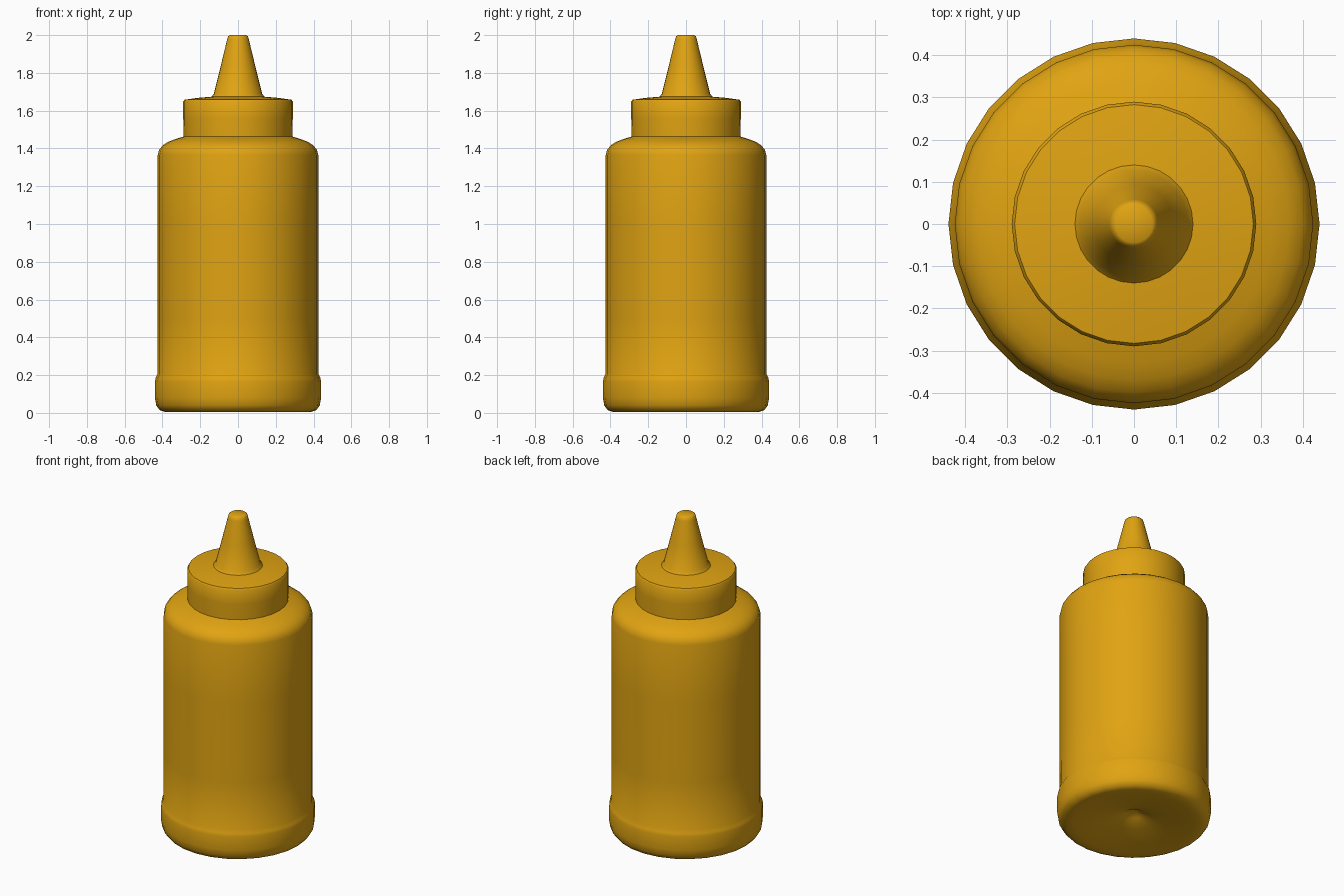
import bpy, bmesh, math

if "Cube" in bpy.data.objects:
    bpy.data.objects.remove(bpy.data.objects["Cube"])

SIDES = 28

mustard = bpy.data.materials.new("mustard yellow")
mustard.diffuse_color = (0.75, 0.37, 0.006, 1.0)
mustard.use_nodes = True
mustard.node_tree.nodes["Principled BSDF"].inputs["Base Color"].default_value = mustard.diffuse_color


def lathe(name, profile, angle=40):
    """Spin an (radius, height) profile around z; radius 0 becomes a pole."""
    bm = bmesh.new()
    rings = []
    for r, z in profile:
        if r == 0:
            rings.append([bm.verts.new((0, 0, z))] * SIDES)
        else:
            rings.append([bm.verts.new((r * math.cos(2 * math.pi * i / SIDES),
                                        r * math.sin(2 * math.pi * i / SIDES), z))
                          for i in range(SIDES)])
    for a, b in zip(rings, rings[1:]):
        for i in range(SIDES):
            j = (i + 1) % SIDES
            corners = list(dict.fromkeys((a[i], a[j], b[j], b[i])))
            bm.faces.new(corners)
    mesh = bpy.data.meshes.new(name)
    bm.to_mesh(mesh)
    bm.free()
    mesh.materials.append(mustard)
    obj = bpy.data.objects.new(name, mesh)
    bpy.context.collection.objects.link(obj)
    bpy.ops.object.select_all(action='DESELECT')
    obj.select_set(True)
    bpy.context.view_layer.objects.active = obj
    bpy.ops.object.shade_smooth_by_angle(angle=math.radians(angle))
    return obj


# Bottle: dimpled underside, wider foot band, straight wall, rounded shoulder
lathe("bottle", [
    (0, 0.10), (0.05, 0.065), (0.13, 0.04), (0.25, 0.02), (0.34, 0.007),
    (0.385, 0.005), (0.415, 0.015), (0.433, 0.04), (0.44, 0.08),
    (0.44, 0.165), (0.436, 0.185), (0.426, 0.205),
    (0.425, 0.5), (0.425, 1.0), (0.425, 1.365),
    (0.418, 1.392), (0.40, 1.415), (0.37, 1.435), (0.33, 1.45), (0.288, 1.463),
], 50)

# Screw cap: straight skirt and gently sloping top
lathe("cap", [
    (0.288, 1.463), (0.29, 1.56), (0.29, 1.648), (0.283, 1.658),
    (0.21, 1.668), (0.14, 1.674),
])

# Nozzle: tapered spout with a small rounded tip
lathe("nozzle", [
    (0.14, 1.674), (0.128, 1.69), (0.093, 1.83), (0.058, 1.975),
    (0.053, 1.993), (0.044, 2.0), (0, 2.0),
])
